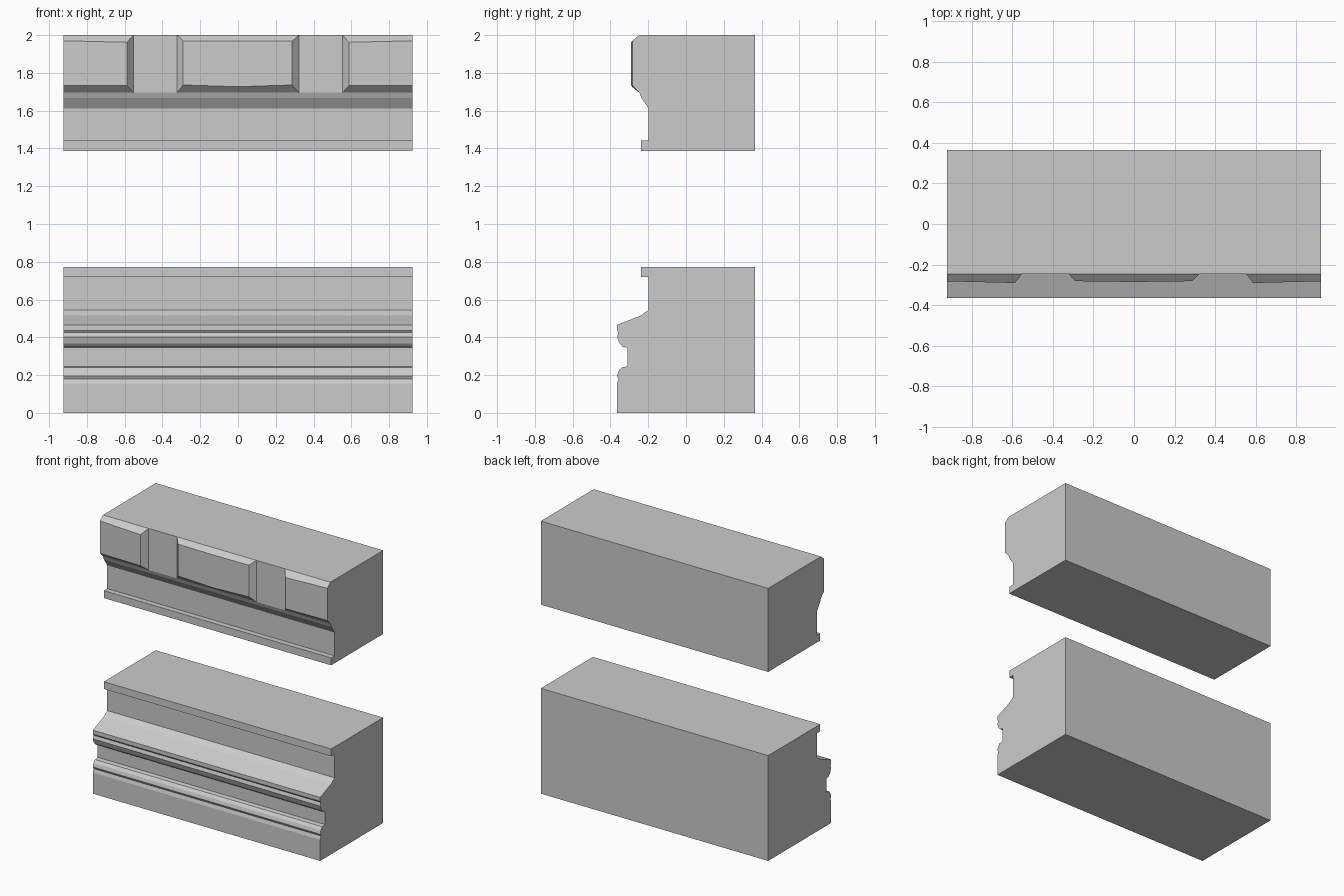
import bpy, bmesh

if "Cube" in bpy.data.objects:
    bpy.data.objects.remove(bpy.data.objects["Cube"])

HALF = 0.923      # half length of both blocks
FACE = -0.247     # plane the raised pads sit on


def finish(name, bm):
    bmesh.ops.recalc_face_normals(bm, faces=bm.faces)
    mesh = bpy.data.meshes.new(name)
    bm.to_mesh(mesh)
    bm.free()
    obj = bpy.data.objects.new(name, mesh)
    bpy.context.collection.objects.link(obj)
    return obj


def extrude_profile(name, profile):
    """Sweep a closed (y, z) profile along x."""
    bm = bmesh.new()
    cap = bm.faces.new([bm.verts.new((-HALF, y, z)) for y, z in profile])
    new = bmesh.ops.extrude_face_region(bm, geom=[cap], use_keep_orig=True)["geom"]
    bmesh.ops.translate(bm, vec=(2 * HALF, 0, 0),
                        verts=[v for v in new if isinstance(v, bmesh.types.BMVert)])
    return finish(name, bm)


def raised_pad(name, columns, mirror=1):
    """Bevelled pad from columns of (base x, face x, face y, bottom z, top z)."""
    bm = bmesh.new()
    rows = []
    for bx, fx, y, zb, zt in columns:
        pts = [(bx, FACE, 1.695), (fx, y, zb), (fx, y, zt), (bx, FACE, 2.0)]
        rows.append([bm.verts.new((mirror * x, py, z)) for x, py, z in pts])
    for a, b in zip(rows, rows[1:]):
        for i in range(3):
            bm.faces.new((a[i], a[i + 1], b[i + 1], b[i]))
    for end in (rows[0], rows[-1]):
        bm.faces.new(end)
    # back face keeps the pad closed
    bm.faces.new([r[0] for r in rows] + [r[3] for r in reversed(rows)])
    return finish(name, bm)


# Lower moulded block: plinth, two beads, sloped shoulder, top fillet
extrude_profile("lower_moulding", [
    (0.365, 0), (-0.365, 0), (-0.365, 0.155), (-0.357, 0.18), (-0.365, 0.196),
    (-0.357, 0.222), (-0.34, 0.241), (-0.31, 0.246), (-0.31, 0.346),
    (-0.335, 0.35), (-0.352, 0.368), (-0.365, 0.402), (-0.357, 0.426),
    (-0.365, 0.437), (-0.365, 0.466), (-0.24, 0.515), (-0.198, 0.546),
    (-0.198, 0.72), (-0.238, 0.72), (-0.238, 0.773), (0.365, 0.773)])

# Upper block: bottom fillet, flat band, coved underside
extrude_profile("upper_moulding", [
    (0.365, 1.387), (-0.238, 1.387), (-0.238, 1.441), (-0.198, 1.441),
    (-0.198, 1.612), (-0.236, 1.668), (FACE, 1.695), (FACE, 2.0), (0.365, 2.0)])

# Raised pads along the top front
raised_pad("middle_pad", [
    (-0.322, -0.29, -0.282, 1.736, 1.968),
    (0, 0, -0.286, 1.727, 1.968),
    (0.322, 0.287, -0.282, 1.736, 1.968)])
for side, label in ((-1, "left"), (1, "right")):
    raised_pad(label + "_pad", [
        (0.553, 0.588, -0.291, 1.733, 1.962),
        (HALF, HALF, -0.283, 1.733, 1.97)], side)
